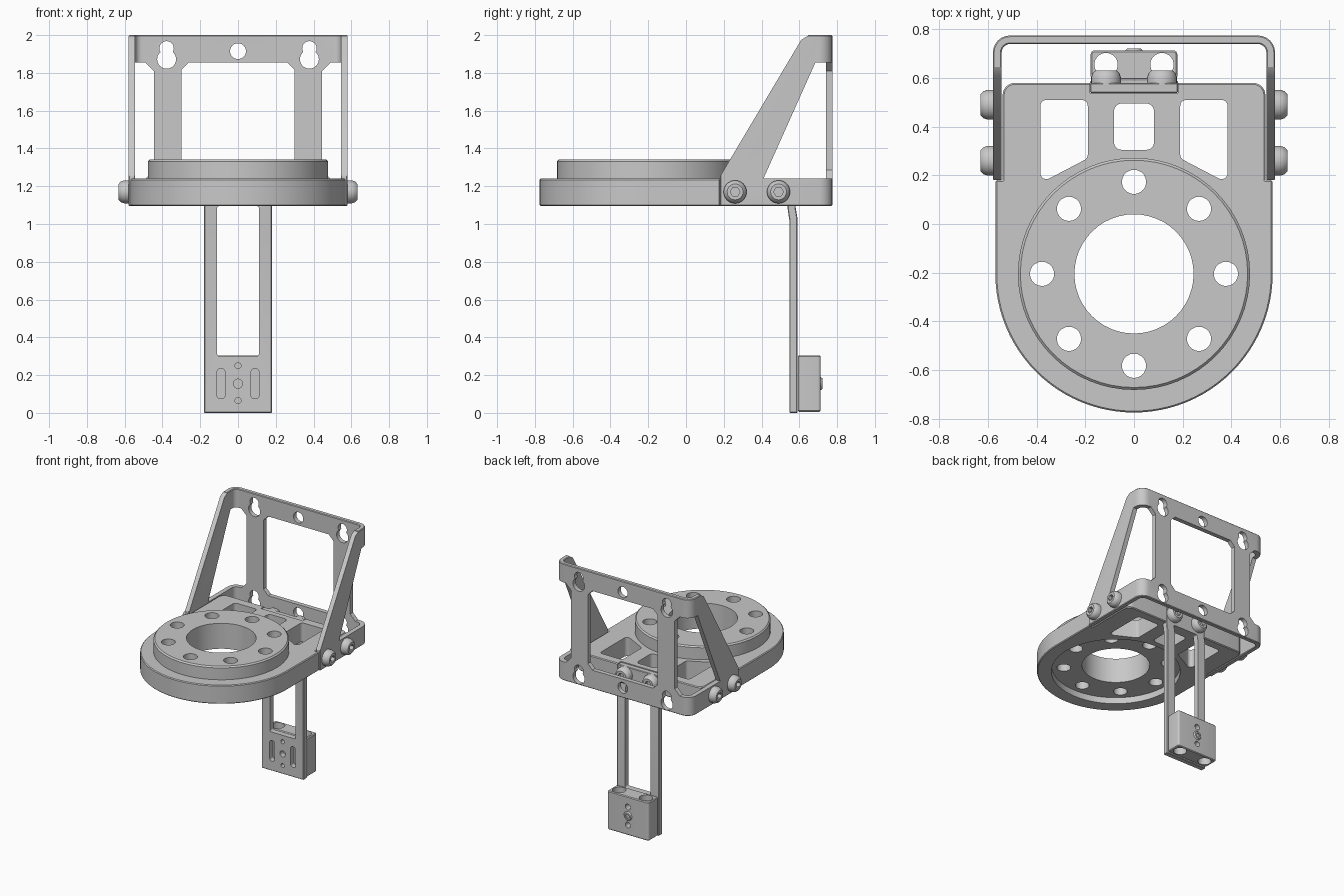
import bpy
import bmesh
import math
from mathutils import Vector

default = bpy.data.objects.get("Cube")
if default:
    bpy.data.objects.remove(default, do_unlink=True)

# One light grey metal for everything
GREY = (0.58, 0.58, 0.58, 1)
metal = bpy.data.materials.new("grey_metal")
metal.use_nodes = True
metal.diffuse_color = GREY
metal.node_tree.nodes["Principled BSDF"].inputs["Base Color"].default_value = GREY


def place(axis, a, b, h):
    """Map profile coordinates (a, b) and height h along the given axis."""
    return {"x": (h, a, b), "y": (a, h, b), "z": (a, b, h)}[axis]


def finish(name, bm):
    bmesh.ops.recalc_face_normals(bm, faces=bm.faces)
    mesh = bpy.data.meshes.new(name)
    bm.to_mesh(mesh)
    bm.free()
    mesh.materials.append(metal)
    obj = bpy.data.objects.new(name, mesh)
    bpy.context.collection.objects.link(obj)
    return obj


def prism(name, points, axis, low, high, bevel=0):
    """Extrude a flat outline, optionally chamfering its sharp edges."""
    bm = bmesh.new()
    base = bm.faces.new([bm.verts.new(place(axis, a, b, low)) for a, b in points])
    new = bmesh.ops.extrude_face_region(bm, geom=[base])["geom"]
    moved = [v for v in new if isinstance(v, bmesh.types.BMVert)]
    bmesh.ops.translate(bm, verts=moved, vec=place(axis, 0, 0, high - low))
    bmesh.ops.recalc_face_normals(bm, faces=bm.faces)
    if bevel:
        sharp = [e for e in bm.edges if e.calc_face_angle(0) > math.radians(35)]
        bmesh.ops.bevel(bm, geom=sharp, offset=bevel, segments=1,
                        affect="EDGES", clamp_overlap=True)
    return finish(name, bm)


def lathe(name, profile, axis, centre, base, direction, sides=32):
    """Revolve (radius, height) pairs around an axis."""
    bm = bmesh.new()
    rings = []
    for radius, height in profile:
        rings.append([bm.verts.new(place(axis, a, b, base + direction * height))
                      for a, b in circle(*centre, radius, sides)])
    for lower, upper in zip(rings, rings[1:]):
        for i in range(sides):
            j = (i + 1) % sides
            bm.faces.new((lower[i], lower[j], upper[j], upper[i]))
    bm.faces.new(rings[0])
    bm.faces.new(rings[-1])
    return finish(name, bm)


def circle(a, b, radius, sides=32):
    steps = [math.tau * i / sides for i in range(sides)]
    return [(a + radius * math.cos(t), b + radius * math.sin(t)) for t in steps]


def rect(a0, a1, b0, b1):
    return [(a0, b0), (a1, b0), (a1, b1), (a0, b1)]


def rounded(points, radii, steps=6):
    """Replace polygon corners by arcs; radii is a number or one per corner."""
    if not isinstance(radii, (list, tuple)):
        radii = [radii] * len(points)
    out = []
    for i, radius in enumerate(radii):
        p = Vector(points[i])
        if not radius:
            out.append(tuple(p))
            continue
        to_prev = (Vector(points[i - 1]) - p).normalized()
        to_next = (Vector(points[(i + 1) % len(points)]) - p).normalized()
        corner = to_prev.angle(to_next)
        reach = radius / math.tan(corner / 2)
        centre = p + (to_prev + to_next).normalized() * radius / math.sin(corner / 2)
        u, v = p + to_prev * reach - centre, p + to_next * reach - centre
        sweep = math.pi - corner
        for k in range(steps + 1):
            t = sweep * k / steps
            out.append(tuple(centre + (u * math.sin(sweep - t) + v * math.sin(t))
                             / math.sin(sweep)))
    return out


def mirror(points):
    return [(-a, b) for a, b in points]


def cut(target, points, axis, low, high):
    """Subtract an extruded outline from the target."""
    cutter = prism("cutter", points, axis, low, high)
    mod = target.modifiers.new("cut", "BOOLEAN")
    mod.operation, mod.solver, mod.object = "DIFFERENCE", "EXACT", cutter
    bpy.context.view_layer.update()
    evaluated = target.evaluated_get(bpy.context.evaluated_depsgraph_get())
    mesh = bpy.data.meshes.new_from_object(evaluated)
    target.modifiers.clear()
    target.data = mesh
    bpy.data.objects.remove(cutter, do_unlink=True)


def screw(name, axis, centre, base, direction):
    """Button head screw with a hexagonal socket."""
    profile = [(.061, -.01), (.061, .022), (.055, .04), (.042, .052)]
    head = lathe(name, profile, axis, centre, base, direction)
    ends = sorted((base + direction * .025, base + direction * .1))
    cut(head, circle(*centre, .026, 6), axis, *ends)


BOTTOM, DECK, TOP = 1.095, 1.24, 2.0
RING_Y = -.205

# Base plate: round front, straight sides, narrower between the bracket arms
front = [(.57 * math.cos(t), RING_Y + .57 * math.sin(t))
         for t in (-math.pi * i / 48 for i in range(49))]
rear = rounded([(-.57, .18), (-.54, .18), (-.54, .58),
                (.54, .58), (.54, .18), (.57, .18)], [0, 0, .05, .05, 0, 0])
plate = prism("base_plate", front + rear, "z", BOTTOM, DECK, .006)
cut(plate, circle(0, RING_Y, .466, 64), "z", 1, 1.5)
cut(plate, rect(-.18, .18, .538, .7), "z", 1, 1.5)
cut(plate, rounded(rect(-.082, .082, .305, .495), .03), "z", 1, 1.5)
side_window = rounded([(.385, .168), (.385, .51), (.19, .51), (.19, .27)], .025)
for outline in (side_window, mirror(side_window)):
    cut(plate, outline, "z", 1, 1.5)

# Raised mounting ring with eight bolt holes and a shallow recess beneath
ring = prism("mounting_ring", circle(0, RING_Y, .477, 64), "z", 1.145, 1.342, .01)
cut(ring, circle(0, RING_Y, .245, 48), "z", 1, 1.5)
for a, b in circle(0, RING_Y, .378, 8):
    cut(ring, circle(a, b, .05, 20), "z", 1, 1.5)

# Folded bracket: back wall with two arms
fold = rounded([(-.58, .18), (-.58, .775), (.58, .775), (.58, .18),
                (.544, .18), (.544, .74), (-.544, .74), (-.544, .18)],
               [0, .07, .07, 0, 0, .035, .035, 0])
bracket = prism("wall_bracket", fold, "z", BOTTOM, TOP, .005)
slope = [(0, 1.235), (.17, 1.235), (.61, 1.975), (.645, 1.996), (.66, 2.1), (0, 2.1)]
cut(bracket, slope, "x", -1, 1)
sill, lintel = DECK, 1.855
arm_window = [(.41, sill), (.9, sill), (.9, lintel), (.685, lintel)]
corner_window = [(.445, sill + .045), (.49, sill), (.7, sill),
                 (.7, lintel), (.49, lintel), (.445, lintel - .045)]
for side in (-1, 1):
    cut(bracket, arm_window, "x", *sorted((side * .51, side * .7)))
    cut(bracket, [(side * a, b) for a, b in corner_window], "y", .7, .9)
c = .04
half = [(.30 - c, sill), (.30, sill + c), (.30, lintel - c), (.30 - c, lintel)]
cut(bracket, half + mirror(half)[::-1], "y", .6, .9)

# Keyholes and centre holes in the top and bottom rails
for drop in (0, .72):
    cut(bracket, circle(0, 1.915 - drop * 1.03, .042), "y", .6, .9)
    for x in (-.378, .378):
        cut(bracket, circle(x, 1.872 - drop, .05), "y", .6, .9)
        cut(bracket, circle(x, 1.93 - drop, .038), "y", .6, .9)

# Arm screws
for side, label in ((-1, "right"), (1, "left")):
    for y, spot in ((.26, "front"), (.49, "rear")):
        screw(f"{label}_{spot}_screw", "x", (y, 1.17), side * .58, side)

# Hanging strap with a slight jog near the top
strap_side = [(.547, 0), (.59, 0), (.59, 1.03), (.58, 1.09), (.58, 1.235),
              (.538, 1.235), (.538, 1.08), (.547, 1.02)]
strap = prism("hanging_strap", strap_side, "x", -.18, .18, .004)
cut(strap, rounded(rect(-.11, .11, .30, BOTTOM), .01), "y", .4, .7)
for x in (-.09, .09):
    slot = rounded(rect(x - .021, x + .021, .075, .235), .018)
    cut(strap, slot, "y", .4, .7)
for z, radius in ((.25, .016), (.155, .024), (.065, .016)):
    cut(strap, circle(0, z, radius, 16), "y", .4, .7)
for x, label in ((-.115, "right"), (.115, "left")):
    screw(f"{label}_strap_screw", "y", (x, 1.175), .58, 1)

# Lower clamp block with two vertical bores
block = prism("clamp_block", rounded(rect(-.178, .178, .593, .713), .015),
              "z", .006, .305, .006)
for x in (-.115, .115):
    cut(block, circle(x, .655, .048), "z", -1, 1)
for z in (.085, .225):
    cut(block, circle(0, z, .022, 20), "y", .66, .8)
clamp = lathe("clamp_screw", [(.036, 0), (.036, .02), (.028, .03)],
              "y", (0, .155), .692, 1, 24)
cut(clamp, circle(0, .155, .018, 6), "y", .70, .8)

# Smooth the curved walls, keep the edges crisp
bpy.ops.object.select_all(action="DESELECT")
for obj in bpy.context.scene.objects:
    if obj.type == "MESH" and metal.name in obj.data.materials:
        obj.select_set(True)
        bpy.context.view_layer.objects.active = obj
bpy.ops.object.shade_smooth_by_angle(angle=math.radians(30))
